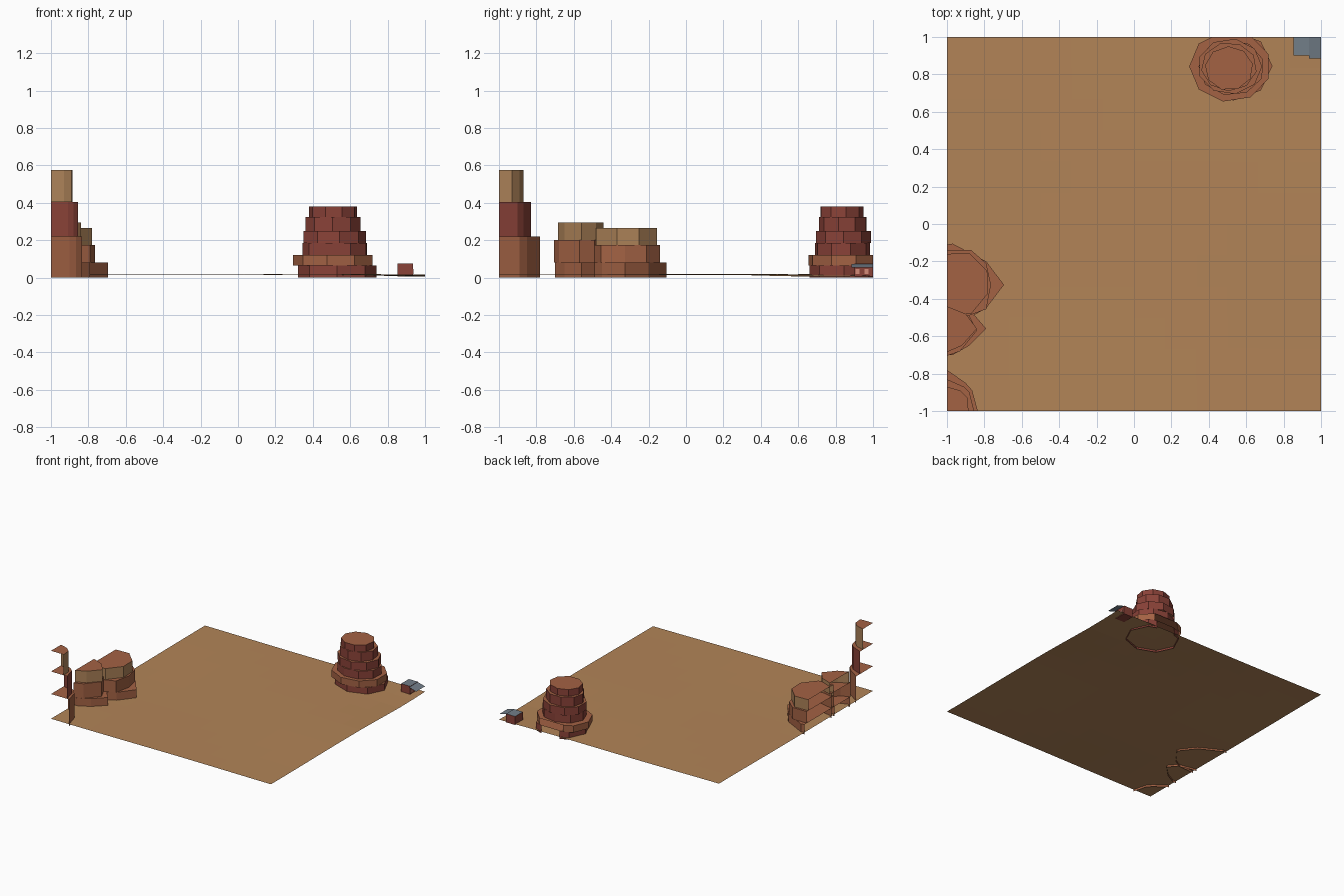
import bpy, bmesh, math
from mathutils import Vector

if "Cube" in bpy.data.objects:
    bpy.data.objects.remove(bpy.data.objects["Cube"])


def material(name, rgb):
    m = bpy.data.materials.new(name)
    lin = [((c / 255 + 0.055) / 1.055) ** 2.4 for c in rgb]
    m.diffuse_color = (*lin, 1)
    m.use_nodes = True
    m.node_tree.nodes["Principled BSDF"].inputs["Base Color"].default_value = m.diffuse_color
    return m


SAND = material("sand", (178, 132, 87))
ORANGE = material("orange_rock", (163, 98, 68))
RED = material("red_rock", (138, 66, 56))
TAN = material("tan_rock", (172, 130, 88))
SLATE = material("slate_roof", (114, 126, 137))
PINK = material("pale_window", (212, 140, 122))


def finish(name, bm, mats):
    me = bpy.data.meshes.new(name)
    bm.normal_update()
    bm.to_mesh(me)
    bm.free()
    for m in mats:
        me.materials.append(m)
    ob = bpy.data.objects.new(name, me)
    bpy.context.collection.objects.link(ob)
    return ob


def tier(name, pts, z0, z1, side, closed=True):
    """Rock layer: side walls plus a cap; open where the ground tile cuts it."""
    bm = bmesh.new()
    low = [bm.verts.new((x, y, z0)) for x, y in pts]
    high = [bm.verts.new((x, y, z1)) for x, y in pts]
    n = len(pts)
    for i in range(n if closed else n - 1):
        j = (i + 1) % n
        bm.faces.new((low[i], low[j], high[j], high[i]))
    top = high if closed else high + [bm.verts.new(p) for p in corner(pts, z1)]
    cap = bm.faces.new(top)
    cap.material_index = 1
    if closed:
        # trim at the back edge of the tile
        bmesh.ops.bisect_plane(bm, geom=bm.verts[:] + bm.edges[:] + bm.faces[:],
                               plane_co=(0, 1, 0), plane_no=(0, 1, 0), clear_outer=True)
    return finish(name, bm, [side, ORANGE])


def corner(pts, z):
    # the tower at the tile corner needs the corner point in its cap
    return [(-1, -1, z)] if pts[0][1] == -1 else []


def ring(n, phase, x0, x1, y0, y1):
    """Polygon of n sides stretched to fill a rectangle."""
    raw = [(math.cos(phase + math.tau * i / n), math.sin(phase + math.tau * i / n)) for i in range(n)]
    xs, ys = [p[0] for p in raw], [p[1] for p in raw]
    fx = lambda x: x0 + (x - min(xs)) / (max(xs) - min(xs)) * (x1 - x0)
    fy = lambda y: y0 + (y - min(ys)) / (max(ys) - min(ys)) * (y1 - y0)
    return [(fx(x), fy(y)) for x, y in raw]


# Gently rolling ground tile
bm = bmesh.new()
bmesh.ops.create_grid(bm, x_segments=12, y_segments=12, size=1)
for v in bm.verts:
    x, y = v.co.x, v.co.y
    dip = 0.010 * math.exp(-((x - 1) ** 2 + (y - 0.7) ** 2) / 0.12)
    v.co.z = 0.016 + 0.003 * math.sin(2.6 * x + 1.4 * y) * math.cos(2.1 * y - x) - dip
finish("desert_ground", bm, [SAND])

# Large stepped butte at the back
butte = [
    (8, 0.0, 0.32, 0.74, 0.66, 1.03, 0, 0.065, RED),
    (9, math.pi, 0.295, 0.72, 0.655, 1.03, 0.065, 0.12, ORANGE),
    (9, 0.3, 0.345, 0.69, 0.69, 0.985, 0.12, 0.185, RED),
    (9, 0.0, 0.35, 0.685, 0.695, 0.99, 0.185, 0.25, RED),
    (9, 0.5, 0.36, 0.655, 0.71, 0.965, 0.25, 0.325, RED),
    (9, 0.2, 0.38, 0.635, 0.72, 0.95, 0.325, 0.38, RED),
]
for i, (n, ph, x0, x1, y0, y1, z0, z1, m) in enumerate(butte):
    tier(f"butte_layer_{i + 1}", ring(n, ph, x0, x1, y0, y1), z0, z1, m)

# Mesas cut by the left edge of the tile
middle = [
    ([(-1, -.50), (-.86, -.49), (-.79, -.45), (-.695, -.325), (-.79, -.2), (-.97, -.105), (-1, -.11)],
     0, 0.08, ORANGE),
    ([(-1, -.49), (-.91, -.50), (-.79, -.455), (-.765, -.325), (-.79, -.21), (-.87, -.14), (-1, -.14)],
     0.08, 0.175, ORANGE),
    ([(-1, -.485), (-.87, -.48), (-.78, -.37), (-.785, -.25), (-.88, -.155), (-1, -.16)],
     0.175, 0.265, TAN),
]
small = [
    ([(-1, -.70), (-.97, -.70), (-.88, -.65), (-.79, -.56), (-.85, -.49), (-1, -.46)], 0, 0.08, ORANGE),
    ([(-1, -.705), (-.93, -.68), (-.84, -.57), (-.88, -.49), (-1, -.46)], 0.08, 0.2, ORANGE),
    ([(-1, -.685), (-.92, -.65), (-.84, -.56), (-.90, -.48), (-1, -.44)], 0.2, 0.295, TAN),
]
# Tall tower at the front left corner
tower = [
    ([(-.835, -1), (-.865, -.89), (-.9, -.85), (-1, -.78)], 0, 0.22, ORANGE),
    ([(-.855, -1), (-.88, -.90), (-.91, -.87), (-1, -.83)], 0.22, 0.405, RED),
    ([(-.885, -1), (-.89, -.93), (-.93, -.89), (-1, -.87)], 0.405, 0.575, TAN),
]
for name, layers in (("middle_mesa", middle), ("small_mesa", small), ("corner_tower", tower)):
    for i, (pts, z0, z1, m) in enumerate(layers):
        tier(f"{name}_layer_{i + 1}", pts, z0, z1, m, closed=False)


def box(name, x0, x1, y0, y1, z0, z1, mats):
    bm = bmesh.new()
    bmesh.ops.create_cube(bm, size=1)
    for v in bm.verts:
        v.co = Vector(((x0, x1)[v.co.x > 0], (y0, y1)[v.co.y > 0], (z0, z1)[v.co.z > 0]))
    bm.normal_update()
    for f in bm.faces:
        f.material_index = int(f.normal.z > 0.5 and len(mats) > 1)
    return finish(name, bm, mats)


# Hut with flat slate roof, sloping porch roof and two windows
box("hut", 0.853, 0.935, 0.9, 1.0, 0.005, 0.075, [RED, SLATE])
bm = bmesh.new()
bm.faces.new([bm.verts.new(p) for p in
              ((0.935, 0.885, 0.072), (1, 0.885, 0.054), (1, 1, 0.054), (0.935, 1, 0.072))])
finish("porch_roof", bm, [SLATE])
for i, y in enumerate((0.905, 0.955)):
    box(f"window_{i + 1}", 0.935, 0.938, y, y + 0.022, 0.02, 0.045, [PINK])
